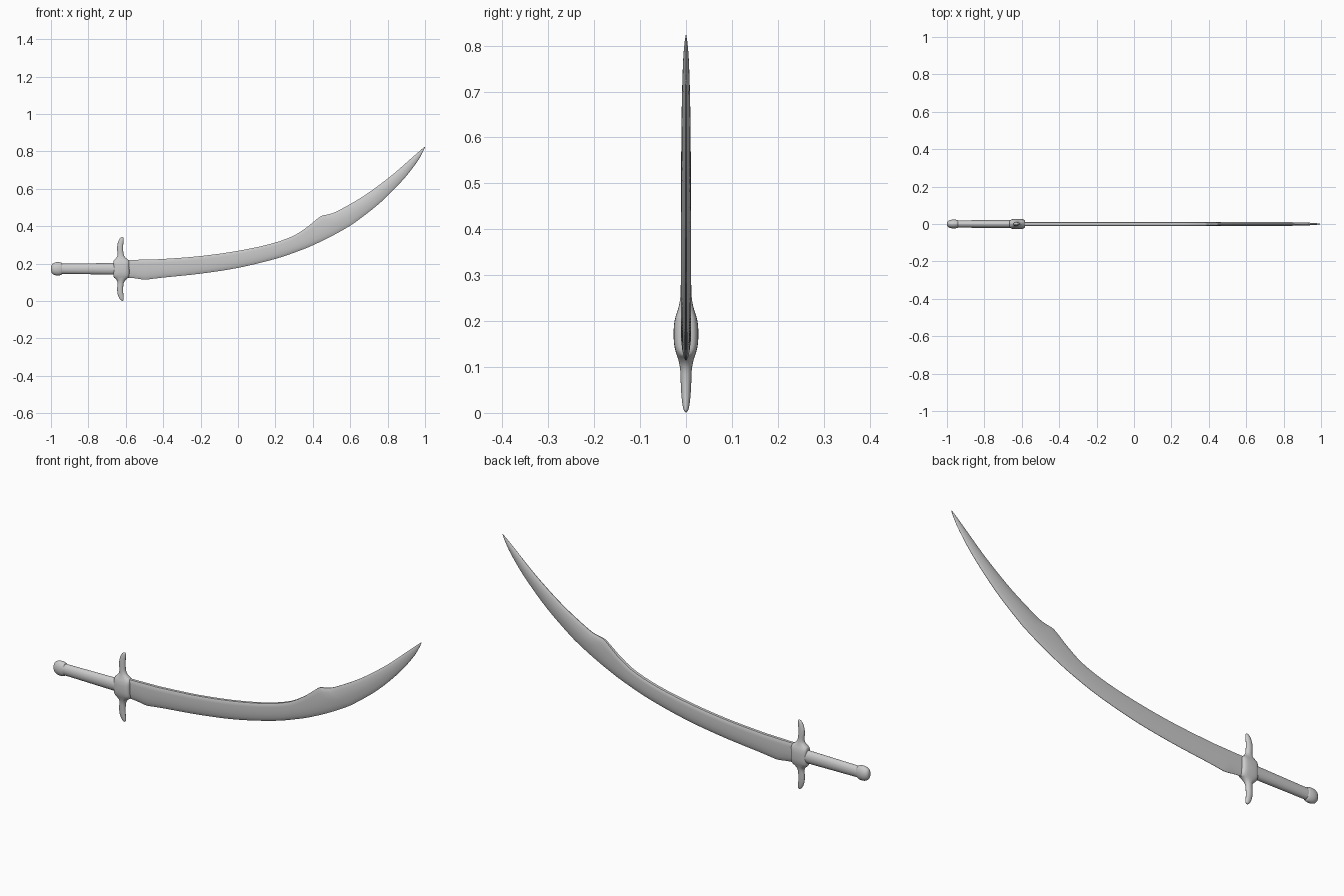
import bpy, bmesh, math
from mathutils import Vector

CZ = 0.172  # height of the hilt axis


def spline(rows, steps):
    """Catmull-Rom interpolation through rows of numbers."""
    out = []
    for i in range(len(rows) - 1):
        a, b = rows[max(i - 1, 0)], rows[i]
        c, d = rows[i + 1], rows[min(i + 2, len(rows) - 1)]
        for k in range(steps):
            t = k / steps
            out.append([0.5 * (2*q + (r-p)*t + (2*p-5*q+4*r-s)*t*t + (3*q-p-3*r+s)*t**3)
                        for p, q, r, s in zip(a, b, c, d)])
    return out + [list(rows[-1])]


def loft(name, rings, angle=40):
    """Skin closed rings of points and cap both ends."""
    bm = bmesh.new()
    vs = [[bm.verts.new(p) for p in ring] for ring in rings]
    n = len(vs[0])
    for a, b in zip(vs, vs[1:]):
        for i in range(n):
            j = (i + 1) % n
            bm.faces.new((a[i], a[j], b[j], b[i]))
    bm.faces.new(vs[0][::-1])
    bm.faces.new(vs[-1])
    bmesh.ops.recalc_face_normals(bm, faces=bm.faces)
    me = bpy.data.meshes.new(name)
    bm.to_mesh(me)
    bm.free()
    ob = bpy.data.objects.new(name, me)
    bpy.context.collection.objects.link(ob)
    bpy.ops.object.select_all(action='DESELECT')
    ob.select_set(True)
    bpy.context.view_layer.objects.active = ob
    bpy.ops.object.shade_smooth_by_angle(angle=math.radians(angle))
    return ob


def ellipse(n=32, power=1.0):
    """Unit superellipse points."""
    f = lambda v: math.copysign(abs(v) ** power, v)
    return [(f(math.cos(2*math.pi*i/n)), f(math.sin(2*math.pi*i/n))) for i in range(n)]


# blade: cutting edge x,z / back x,z / half thickness / back bluntness
blade = [
    (-0.60, 0.125, -0.60, 0.220, .0110, 1),
    (-0.55, 0.121, -0.55, 0.220, .0110, 1),
    (-0.50, 0.114, -0.51, 0.221, .0110, 1),
    (-0.46, 0.118, -0.47, 0.222, .0110, 1),
    (-0.40, 0.125, -0.41, 0.224, .0110, 1),
    (-0.20, 0.146, -0.22, 0.238, .0110, 1),
    (0.00, 0.177, -0.03, 0.263, .0110, 1),
    (0.20, 0.225, 0.15, 0.299, .0110, 1),
    (0.34, 0.273, 0.28, 0.341, .0110, 1),
    (0.42, 0.307, 0.36, 0.388, .0110, 1),
    (0.49, 0.341, 0.41, 0.428, .0110, .8),
    (0.535, 0.365, 0.445, 0.454, .0110, .5),
    (0.575, 0.388, 0.48, 0.463, .0110, .2),
    (0.63, 0.423, 0.53, 0.480, .0108, .1),
    (0.76, 0.525, 0.67, 0.560, .0105, .1),
    (0.88, 0.645, 0.81, 0.662, .0095, .1),
    (0.955, 0.740, 0.92, 0.757, .0070, .1),
    (0.985, 0.790, 0.975, 0.805, .0040, .1),
    (1.000, 0.822, 0.998, 0.824, .0006, .1),
]
rings = []
for ex, ez, bx, bz, h, s in spline(blade, 5):
    e, b = Vector((ex, 0, ez)), Vector((bx, 0, bz))
    prof = [(0, .08), (.07, .42), (.2, .72), (.4, .95), (.6, 1),
            (.8, .72 + .28 * s), (.93, .42 + .5 * s), (1, .1 + .55 * s)]
    side = [(e.lerp(b, u), h * w) for u, w in prof]
    rings.append([p + Vector((0, -y, 0)) for p, y in side] +
                 [p + Vector((0, y, 0)) for p, y in side[::-1]])
loft("blade", rings, 50)

# guard: distance from axis / centre x / half width x / half depth y
guard = [
    (0.000, -.624, .0430, .0270), (0.020, -.624, .0430, .0262),
    (0.036, -.624, .0425, .0232), (0.046, -.624, .0395, .0200),
    (0.054, -.625, .0300, .0175), (0.065, -.626, .0205, .0147),
    (0.080, -.628, .0160, .0125), (0.105, -.630, .0160, .0115),
    (0.130, -.629, .0155, .0102), (0.150, -.625, .0135, .0082),
    (0.163, -.621, .0100, .0058), (0.168, -.619, .0060, .0036),
    (0.171, -.618, .0010, .0008),
]
half = spline(guard, 3)
full = [[-d, x, hx, hy] for d, x, hx, hy in half[:0:-1]] + half
rings = []
for d, x, hx, hy in full:
    box = min(1, max(0, (0.065 - abs(d)) / 0.03))
    rings.append([(x + hx*c, hy*s, CZ + d) for c, s in ellipse(32, 1 - .45*box)])
loft("guard", rings)


def hilt_part(name, rows, angle=40):
    """Oval turned part along x: x / half depth y / half height z."""
    loft(name, [[(x, hy*c, CZ + hz*s) for c, s in ellipse()] for x, hy, hz in rows], angle)


# grip
hilt_part("grip", [(-.955, .0195, .027), (-.80, .0205, .029), (-.64, .0210, .0315)])

# pommel
hilt_part("pommel", spline([
    (-1.0, .004, .006), (-.998, .011, .017), (-.990, .0185, .028), (-.975, .023, .0345),
    (-.960, .0235, .0355), (-.946, .0215, .033), (-.940, .019, .028)], 4))
